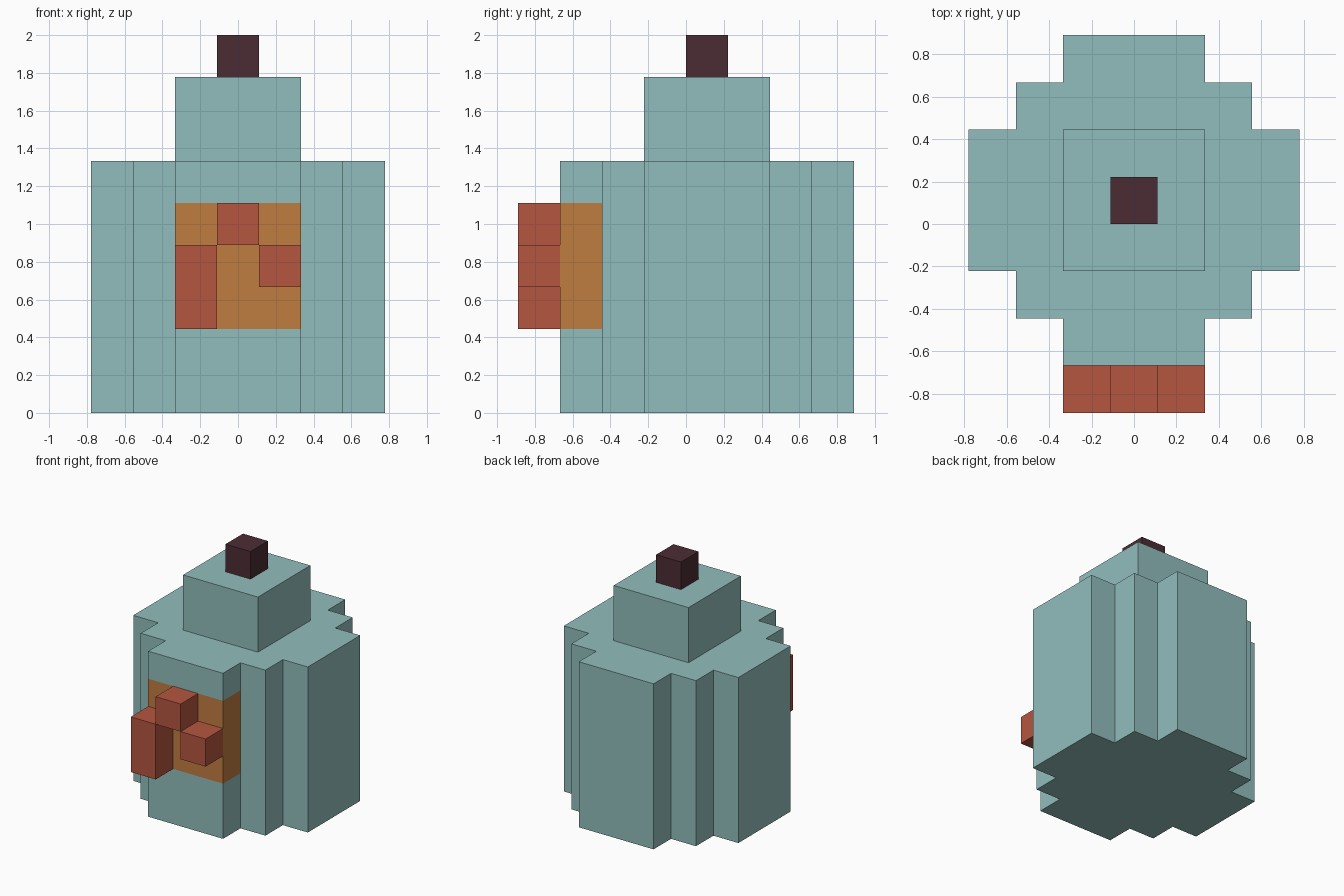
import bpy
import bmesh

if "Cube" in bpy.data.objects:
    bpy.data.objects.remove(bpy.data.objects["Cube"], do_unlink=True)

U = 2 / 9  # one block


def material(name, hex_code):
    """Flat material from an sRGB hex colour, stored as linear values."""
    srgb = [int(hex_code[i:i + 2], 16) / 255 for i in (0, 2, 4)]
    lin = [c / 12.92 if c <= 0.04045 else ((c + 0.055) / 1.055) ** 2.4 for c in srgb]
    mat = bpy.data.materials.new(name)
    mat.use_nodes = True
    mat.diffuse_color = (*lin, 1)
    bsdf = mat.node_tree.nodes["Principled BSDF"]
    bsdf.inputs["Base Color"].default_value = (*lin, 1)
    bsdf.inputs["Roughness"].default_value = 0.9
    return mat


teal = material("pale_teal", "91BEBC")
orange = material("label_orange", "C07C40")
red = material("brick_red", "B65640")
dark = material("dark_plum", "4B2C34")


def prism(name, outline, levels, mats, rule=None):
    """Extrude a plan outline through the z levels (all in blocks)."""
    bm = bmesh.new()
    rings = [[bm.verts.new((x * U, y * U, z * U)) for x, y in outline] for z in levels]
    n = len(outline)
    for low, high in zip(rings, rings[1:]):
        for i in range(n):
            j = (i + 1) % n
            bm.faces.new((low[i], low[j], high[j], high[i]))
    bm.faces.new(rings[0][::-1])
    bm.faces.new(rings[-1])
    bmesh.ops.recalc_face_normals(bm, faces=bm.faces)
    if rule:
        for face in bm.faces:
            face.material_index = rule(face.calc_center_median() / U)
    mesh = bpy.data.meshes.new(name)
    bm.to_mesh(mesh)
    bm.free()
    for mat in mats:
        mesh.materials.append(mat)
    obj = bpy.data.objects.new(name, mesh)
    bpy.context.collection.objects.link(obj)
    return obj


def block(name, x, y, z, mat):
    """Box from (min, max) ranges in blocks."""
    outline = [(x[0], y[0]), (x[1], y[0]), (x[1], y[1]), (x[0], y[1])]
    return prism(name, outline, z, [mat])


# Stepped round body: half plan mirrored in x, with a label band on the front slab
half = [(1.5, -3), (1.5, -2), (2.5, -2), (2.5, -1), (3.5, -1),
        (3.5, 2), (2.5, 2), (2.5, 3), (1.5, 3), (1.5, 4)]
plan = half + [(-x, y) for x, y in reversed(half)]
prism("bottle_body", plan, (0, 2, 5, 6), [teal, orange],
      lambda c: int(2 < c.z < 5 and c.y < -2.1 and abs(c.x) < 1.6))

# Neck and stopper
block("bottle_neck", (-1.5, 1.5), (-1, 2), (6, 8), teal)
block("stopper", (-0.5, 0.5), (0, 1), (8, 9), dark)

# Raised emblem blocks on the label
block("emblem_right_block", (-1.5, -0.5), (-4, -3), (2, 4), red)
block("emblem_top_block", (-0.5, 0.5), (-4, -3), (4, 5), red)
block("emblem_left_block", (0.5, 1.5), (-4, -3), (3, 4), red)
